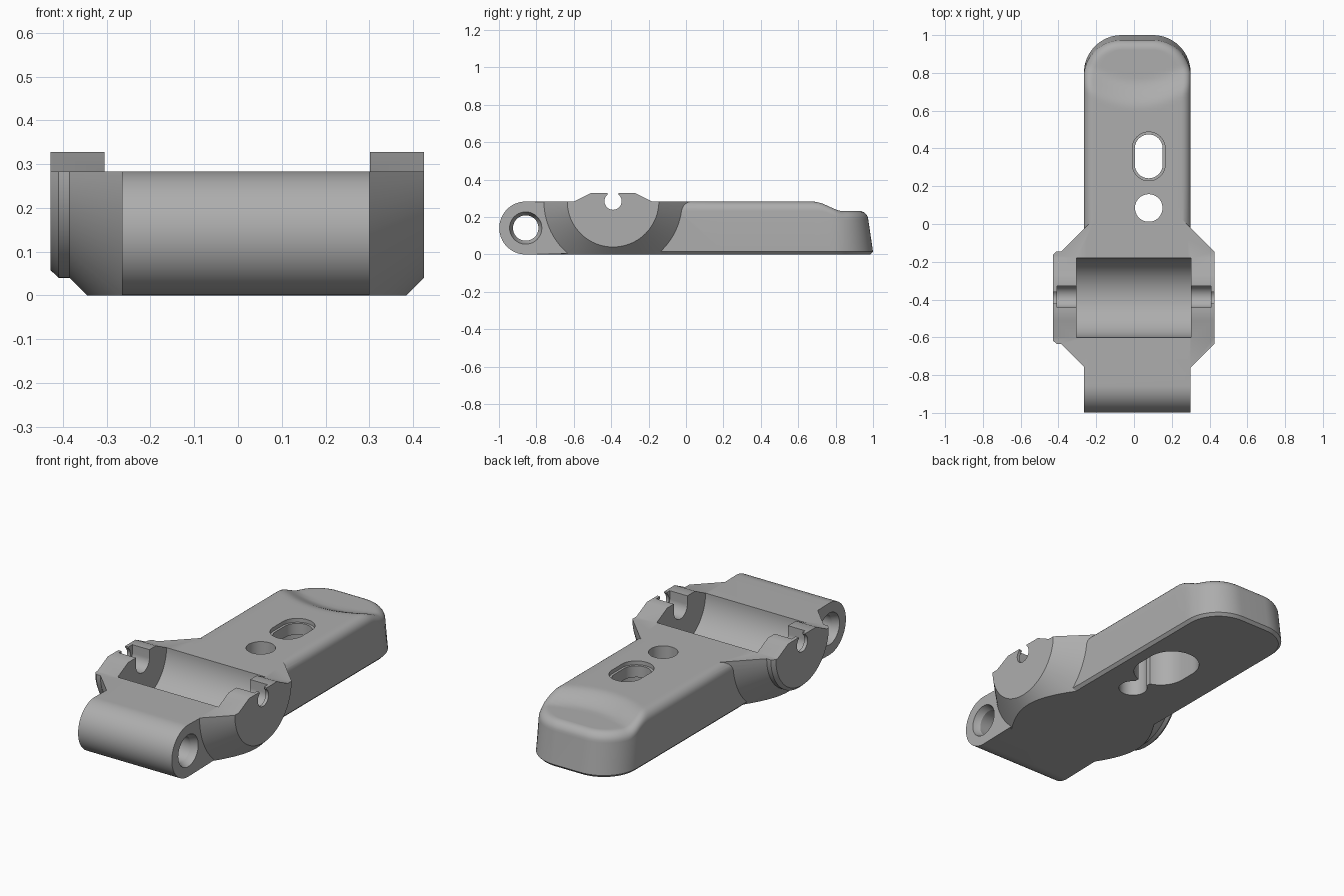
import bpy, bmesh
from math import sin, cos, pi, radians
from mathutils import Vector

cube = bpy.data.objects.get("Cube")
if cube:
    bpy.data.objects.remove(cube)

TOP = 0.283            # deck height
CX, HALF = 0.0175, 0.2825   # bar centre and half width
PY = -0.39             # cradle axis

grey = bpy.data.materials.new("plain grey")
grey.use_nodes = True
grey.diffuse_color = (0.42, 0.42, 0.42, 1)
grey.node_tree.nodes["Principled BSDF"].inputs["Base Color"].default_value = (0.42, 0.42, 0.42, 1)


def finish(name, bm):
    bmesh.ops.recalc_face_normals(bm, faces=bm.faces)
    me = bpy.data.meshes.new(name)
    bm.to_mesh(me)
    bm.free()
    me.materials.append(grey)
    ob = bpy.data.objects.new(name, me)
    bpy.context.scene.collection.objects.link(ob)
    return ob


def prism(name, pts, a, b, axis="x", chamfer=0):
    """Extrude a closed outline along x (points are y, z) or z (points are x, y)."""
    bm = bmesh.new()
    place = (lambda p, t: (t, *p)) if axis == "x" else (lambda p, t: (*p, t))
    lo, hi = [[bm.verts.new(place(p, t)) for p in pts] for t in (a, b)]
    ends = [bm.faces.new(lo), bm.faces.new(hi)]
    for i in range(len(pts)):
        j = (i + 1) % len(pts)
        bm.faces.new((lo[i], lo[j], hi[j], hi[i]))
    if chamfer:
        rim = {e for f in ends for e in f.edges}
        bmesh.ops.bevel(bm, geom=list(rim), offset=chamfer, segments=1, affect="EDGES")
    return finish(name, bm)


def lathe(name, profile, cy, cz, n=96):
    """Revolve (x, radius) pairs about a line parallel to x."""
    bm = bmesh.new()
    rings = [[bm.verts.new((x, cy + r * cos(2 * pi * k / n), cz + r * sin(2 * pi * k / n)))
              for k in range(n)] for x, r in profile]
    for a, b in zip(rings, rings[1:]):
        for k in range(n):
            m = (k + 1) % n
            bm.faces.new((a[k], a[m], b[m], b[k]))
    bm.faces.new(rings[0])
    bm.faces.new(rings[-1])
    return finish(name, bm)


def arc(cx, cy, r, a0, a1, n=24):
    return [(cx + r * cos(radians(a0 + (a1 - a0) * k / n)),
             cy + r * sin(radians(a0 + (a1 - a0) * k / n))) for k in range(n + 1)]


def boolean(target, tool, op):
    mod = target.modifiers.new(op, "BOOLEAN")
    mod.operation, mod.solver, mod.object = op, "EXACT", tool
    bpy.context.view_layer.objects.active = target
    bpy.ops.object.modifier_apply(modifier=mod.name)
    bpy.data.objects.remove(tool)


def deck(x, y):
    """Top height of the handle, with a curved step down to the thumb rest."""
    u = (x - CX) / HALF
    t = min(1, max(0, (y - 0.61 - 0.1 * u * u) / 0.16))
    return TOP - 0.05 * t * t * (3 - 2 * t)


def handle():
    R, r, cols = 0.2, 0.05, 16
    rows = [(HALF, y, 0) for y in [-0.1, 0.2, 0.5] + [0.55 + 0.02 * k for k in range(12)]]
    rows += [(HALF - R + R * cos(a), 0.8 + R * sin(a), a)
             for a in [pi / 2 * k / 16 for k in range(17)]]
    bm = bmesh.new()
    sections = []
    for x, y, a in rows:
        n = Vector((cos(a), sin(a)))
        draft = 0.025 * sin(a)
        levels = [(0.015, 0, 0), (0, 0, 0.015)]
        levels += [(draft + r * (1 - cos(b)), 1, r * (sin(b) - 1))
                   for b in [pi / 2 * k / 6 for k in range(7)]]
        right = []
        for inset, on_deck, z in levels:
            p = Vector((x, y)) - n * inset
            right.append(Vector((CX + p.x, p.y, z + on_deck * deck(CX + p.x, p.y))))
        left = [Vector((2 * CX - p.x, p.y, p.z)) for p in right]
        mid = []
        for c in range(1, cols):
            q = right[-1].lerp(left[-1], c / cols)
            mid.append(Vector((q.x, q.y, deck(q.x, q.y))))
        sections.append([bm.verts.new(p) for p in right + mid + left[::-1]])
    for s, t in zip(sections, sections[1:]):
        for k in range(len(s) - 1):
            bm.faces.new((s[k], s[k + 1], t[k + 1], t[k]))
    last, count = sections[-1], len(levels)
    for j in range(count - 1):       # back wall, level by level
        if j < count - 2:
            bm.faces.new((last[j], last[j + 1], last[-2 - j], last[-1 - j]))
        else:
            bm.faces.new(last[j:len(last) - j])
    bm.faces.new(sections[0])
    bm.faces.new([s[0] for s in sections] + [s[-1] for s in reversed(sections)])
    return finish("handle", bm)


# Front hinge block and handle
body = prism("lever_body", arc(-0.857, TOP / 2, TOP / 2, 90, 270, 40) + [(-0.08, 0), (-0.08, TOP)],
             CX - HALF, CX + HALF, chamfer=0.016)

# Conical side wings with raised bearing bosses
wings = lathe("wings", [(-0.428, 0.228), (-0.41, 0.245), (-0.385, 0.245), (-0.22, 0.41),
                        (0.26, 0.41), (0.425, 0.245)], PY, 0.285)
clip = prism("clip", [(-1, 0), (0.2, 0), (0.2, TOP), (-0.18, TOP), (-0.27, 0.328),
                      (-0.51, 0.328), (-0.6, TOP), (-1, TOP)], -0.6, 0.6)
boolean(wings, clip, "INTERSECT")
boolean(body, wings, "UNION")
boolean(body, handle(), "UNION")

# Roller trough between the bosses
trough = prism("trough", arc(PY, TOP, 0.21, 180, 360, 48) + [(PY + 0.21, 0.5), (PY - 0.21, 0.5)],
               -0.305, 0.302)
boolean(body, trough, "DIFFERENCE")

# Axle pockets and keyhole slots in both bosses
for side in (-1, 1):
    a, b = sorted((side * 0.29, side * 0.408))
    pocket = prism("pocket", arc(PY + 0.005, TOP, 0.058, 180, 360)
                   + [(PY + 0.063, 0.5), (PY - 0.053, 0.5)], a, b)
    boolean(body, pocket, "DIFFERENCE")
    a, b = sorted((side * 0.35, side * 0.5))
    slot = prism("keyhole", arc(PY, 0.285, 0.046, 130, 410, 32)
                 + [(PY + 0.035, 0.5), (PY - 0.035, 0.5)], a, b)
    boolean(body, slot, "DIFFERENCE")

# Hinge pin bore with countersunk mouths
bore = lathe("bore", [(-0.3, 0.09), (-0.262, 0.086), (-0.23, 0.068), (0.265, 0.068),
                      (0.297, 0.086), (0.34, 0.09)], -0.857, TOP / 2, 48)
boolean(body, bore, "DIFFERENCE")


# Round hole, long hole, and the wide recess under them
def long_hole(name, y0, y1, r, a, b):
    return prism(name, arc(0.078, y1, r, 0, 180) + arc(0.078, y0, r, 180, 360), a, b, "z")


boolean(body, prism("round_hole", arc(0.078, 0.085, 0.073, 0, 352.5, 47), -0.1, 0.5, "z"), "DIFFERENCE")
boolean(body, long_hole("long_hole", 0.316, 0.4, 0.074, -0.1, 0.5), "DIFFERENCE")
boolean(body, long_hole("mouth", 0.316, 0.4, 0.087, 0.262, 0.5), "DIFFERENCE")
boolean(body, long_hole("recess", 0.31, 0.4, 0.14, -0.1, 0.2), "DIFFERENCE")
boolean(body, prism("neck", [(0.04, 0.1), (0.116, 0.1), (0.116, 0.25), (0.04, 0.25)],
                    -0.1, 0.2, "z"), "DIFFERENCE")

# Smooth curved faces, keep hard edges
bpy.ops.object.select_all(action="DESELECT")
body.select_set(True)
bpy.context.view_layer.objects.active = body
bpy.ops.object.shade_smooth_by_angle(angle=radians(28))
